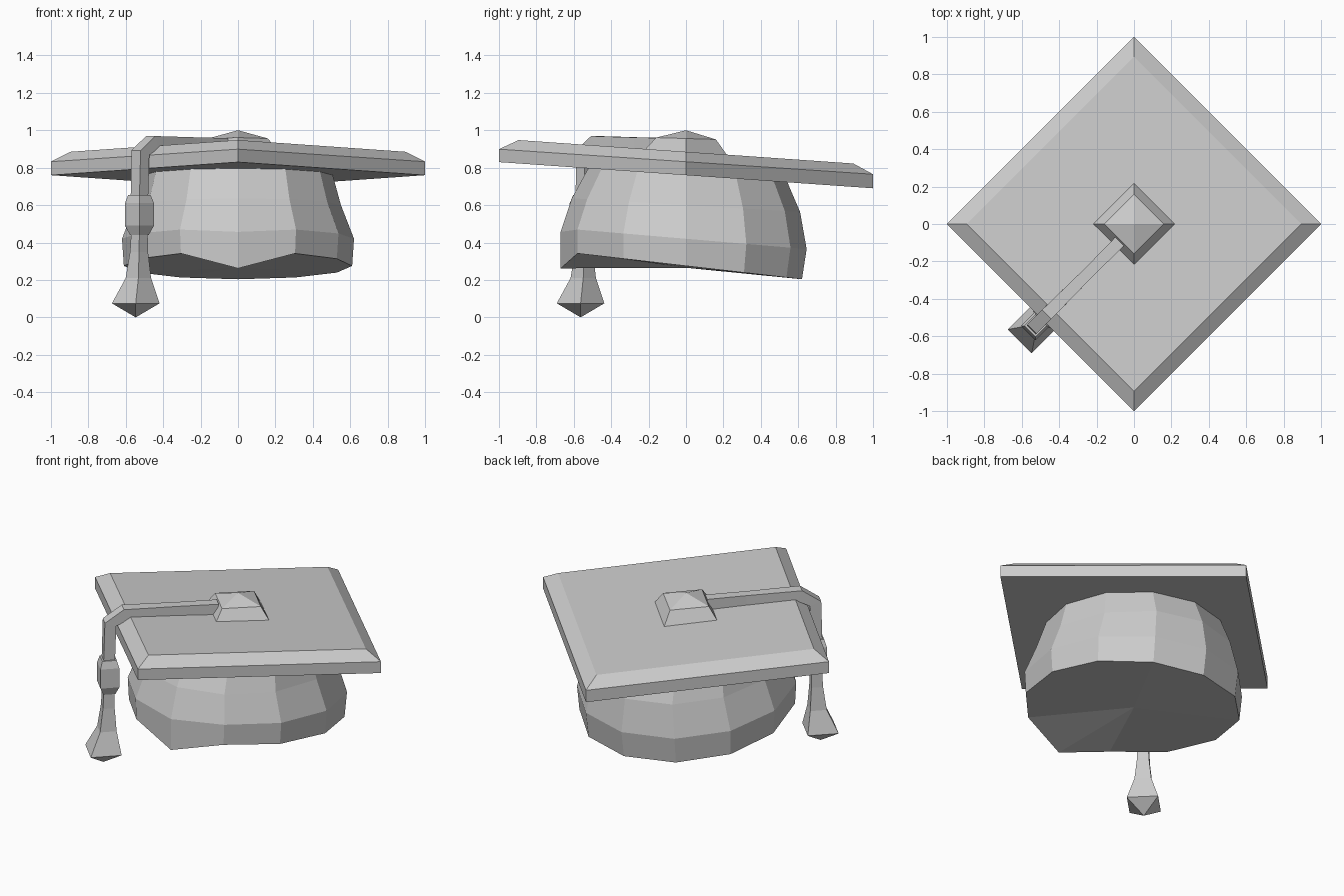
import bpy, bmesh
from math import sin, cos, radians, pi
from mathutils import Vector

if "Cube" in bpy.data.objects:
    bpy.data.objects.remove(bpy.data.objects["Cube"])


def loft(name, rings):
    """Skin a list of vertex rings; a single-point ring makes a tip, open ends are capped."""
    bm = bmesh.new()
    rows = [[bm.verts.new(p) for p in ring] for ring in rings]
    for a, b in zip(rows, rows[1:]):
        n = max(len(a), len(b))
        for i in range(n):
            j = (i + 1) % n
            if len(b) == 1:
                bm.faces.new((a[i], a[j], b[0]))
            elif len(a) == 1:
                bm.faces.new((a[0], b[j], b[i]))
            else:
                bm.faces.new((a[i], a[j], b[j], b[i]))
    for row in (rows[0], rows[-1]):
        if len(row) > 2:
            bm.faces.new(row)
    bmesh.ops.recalc_face_normals(bm, faces=bm.faces)
    mesh = bpy.data.meshes.new(name)
    bm.to_mesh(mesh)
    bm.free()
    obj = bpy.data.objects.new(name, mesh)
    bpy.context.collection.objects.link(obj)
    return obj


def diamond(r, z, slope):
    """Four corners on the axes, sloping down towards the back."""
    return [(r * x, r * y, z - slope * r * y)
            for x, y in ((1, 0), (0, 1), (-1, 0), (0, -1))]


# Square board with a chamfered upper edge
loft("board", [diamond(1.0, 0.76, 0.07), diamond(1.0, 0.832, 0.067),
               diamond(0.895, 0.885, 0.07)])

# Button in the middle of the board
loft("button", [diamond(0.225, 0.875, 0.07), diamond(0.16, 0.956, 0.03), [(0, 0, 1.0)]])


# Twelve-sided skull cap: side radius, front radius, back radius, height, slope, front dip
def cap_ring(rx, front, back, z, slope, dip):
    ring = []
    for i in range(12):
        a = -pi / 2 + i * pi / 6
        y = sin(a) * (front if sin(a) < 0 else back)
        ring.append((rx * cos(a), y, z - slope * y - (dip if i == 0 else 0)))
    return ring


loft("skull_cap", [[(0, 0, 0.265)],
                   cap_ring(0.61, 0.67, 0.62, 0.275, 0.115, 0.09),
                   cap_ring(0.62, 0.67, 0.645, 0.42, 0.085, 0.02),
                   cap_ring(0.55, 0.61, 0.61, 0.60, 0.06, 0.0),
                   cap_ring(0.505, 0.52, 0.54, 0.765, 0.07, 0.0)])

# Cord, knot and tassel: square sections swept along the front-left diagonal
out = Vector((-1, -1, 0)).normalized()
side = Vector((1, -1, 0)).normalized()
up = Vector((0, 0, 1))


def section(s, z, pitch, half):
    a = radians(pitch)
    normal = out * sin(a) + up * cos(a)
    centre = out * s + side * 0.012 + up * z
    return [centre + side * (u * half) + normal * (v * half)
            for u, v in ((-1, -1), (1, -1), (1, 1), (-1, 1))]


loft("cord", [section(0.12, 0.925, 0, 0.033), section(0.35, 0.932, 0, 0.03),
              section(0.66, 0.936, 20, 0.035), section(0.75, 0.88, 70, 0.035),
              section(0.757, 0.64, 90, 0.033)])
loft("knot", [section(0.757, z, 90, h) for z, h in
              ((0.655, 0.042), (0.61, 0.055), (0.49, 0.055), (0.44, 0.035))])
loft("tassel", [section(0.757, 0.46, 90, 0.031), section(0.76, 0.35, 90, 0.034),
                section(0.765, 0.21, 90, 0.048), section(0.785, 0.075, 90, 0.09),
                [out * 0.785 + side * 0.012]])
